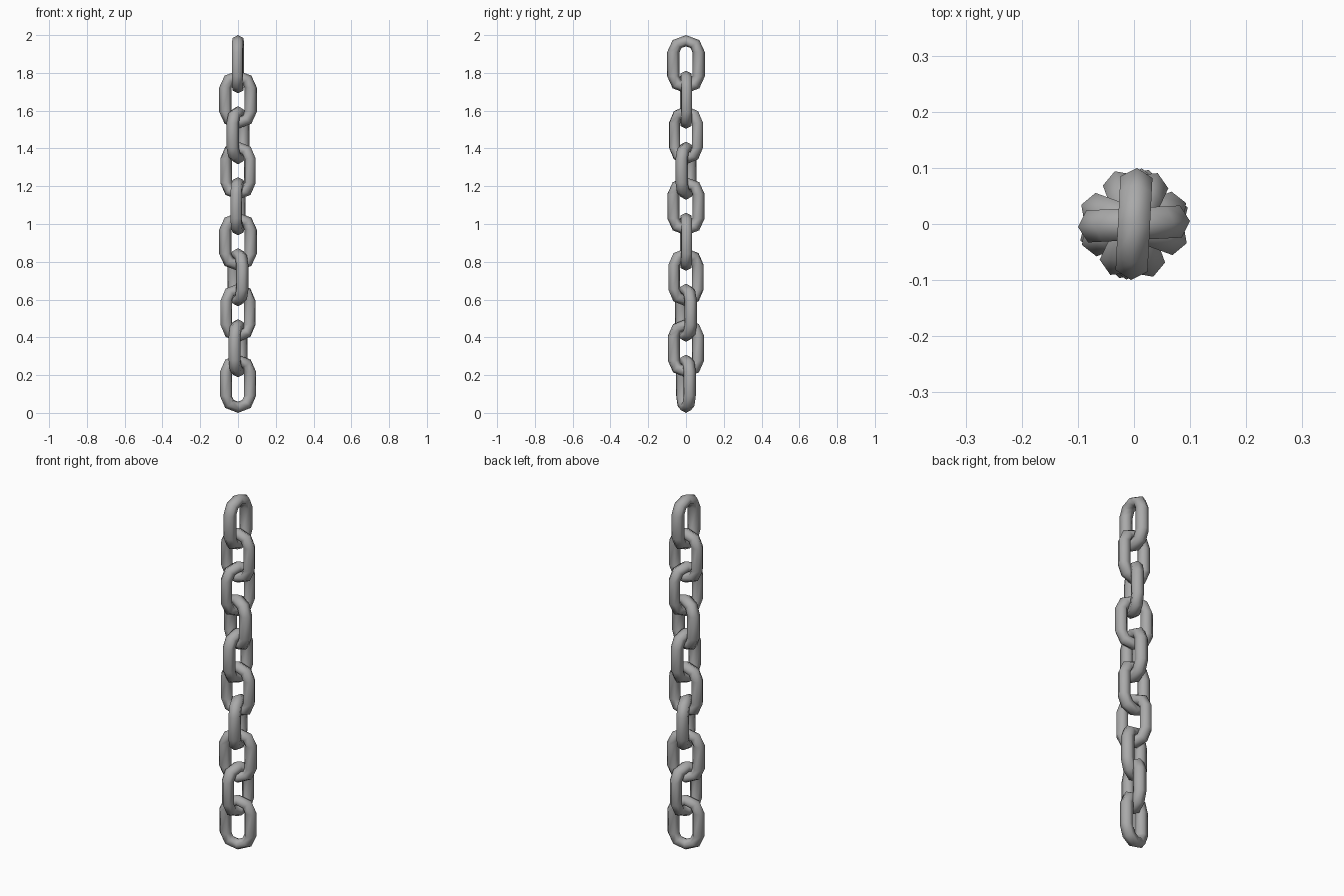
import bpy, bmesh
from math import sin, cos, pi, radians

cube = bpy.data.objects.get("Cube")
if cube:
    bpy.data.objects.remove(cube, do_unlink=True)

steel = bpy.data.materials.new("grey_steel")
steel.use_nodes = True
grey = (0.4, 0.4, 0.4, 1)
steel.diffuse_color = grey
steel.node_tree.nodes["Principled BSDF"].inputs["Base Color"].default_value = grey

LENGTH, PITCH = 0.308, 0.188     # link length, spacing between links
BEND, TUBE, SQUASH = 0.067, 0.033, 0.9
SIDES, BEND_STEPS = 6, 4


def link_mesh():
    """Hexagonal tube swept round a stadium-shaped loop in the xz plane."""
    bm = bmesh.new()
    straight = LENGTH / 2 - (BEND + TUBE) * SQUASH
    rings = []
    for shift, start in ((straight, 0), (-straight, pi)):
        for i in range(BEND_STEPS + 1):
            a = start + pi * i / BEND_STEPS
            ring = []
            for j in range(SIDES):
                t = 2 * pi * j / SIDES
                r = BEND + TUBE * cos(t)
                ring.append(bm.verts.new((r * cos(a), TUBE * sin(t),
                                          shift + r * sin(a) * SQUASH)))
            rings.append(ring)
    for k, ring in enumerate(rings):
        after = rings[(k + 1) % len(rings)]
        for j in range(SIDES):
            n = (j + 1) % SIDES
            bm.faces.new((ring[j], ring[n], after[n], after[j]))
    bmesh.ops.recalc_face_normals(bm, faces=bm.faces)
    for f in bm.faces:
        f.smooth = True
    mesh = bpy.data.meshes.new("chain_link")
    bm.to_mesh(mesh)
    bm.free()
    mesh.materials.append(steel)
    return mesh


# Links hang from top to bottom, alternating quarter turns with a loose twist
mesh = link_mesh()
twists = (87, 3, 65, -20, 82, 3, 110, 22, 75, 17)
for i, twist in enumerate(twists):
    link = bpy.data.objects.new(f"chain_link_{i + 1}", mesh)
    link.location.z = 2 - LENGTH / 2 - PITCH * i
    link.rotation_euler.z = radians(twist)
    bpy.context.collection.objects.link(link)
